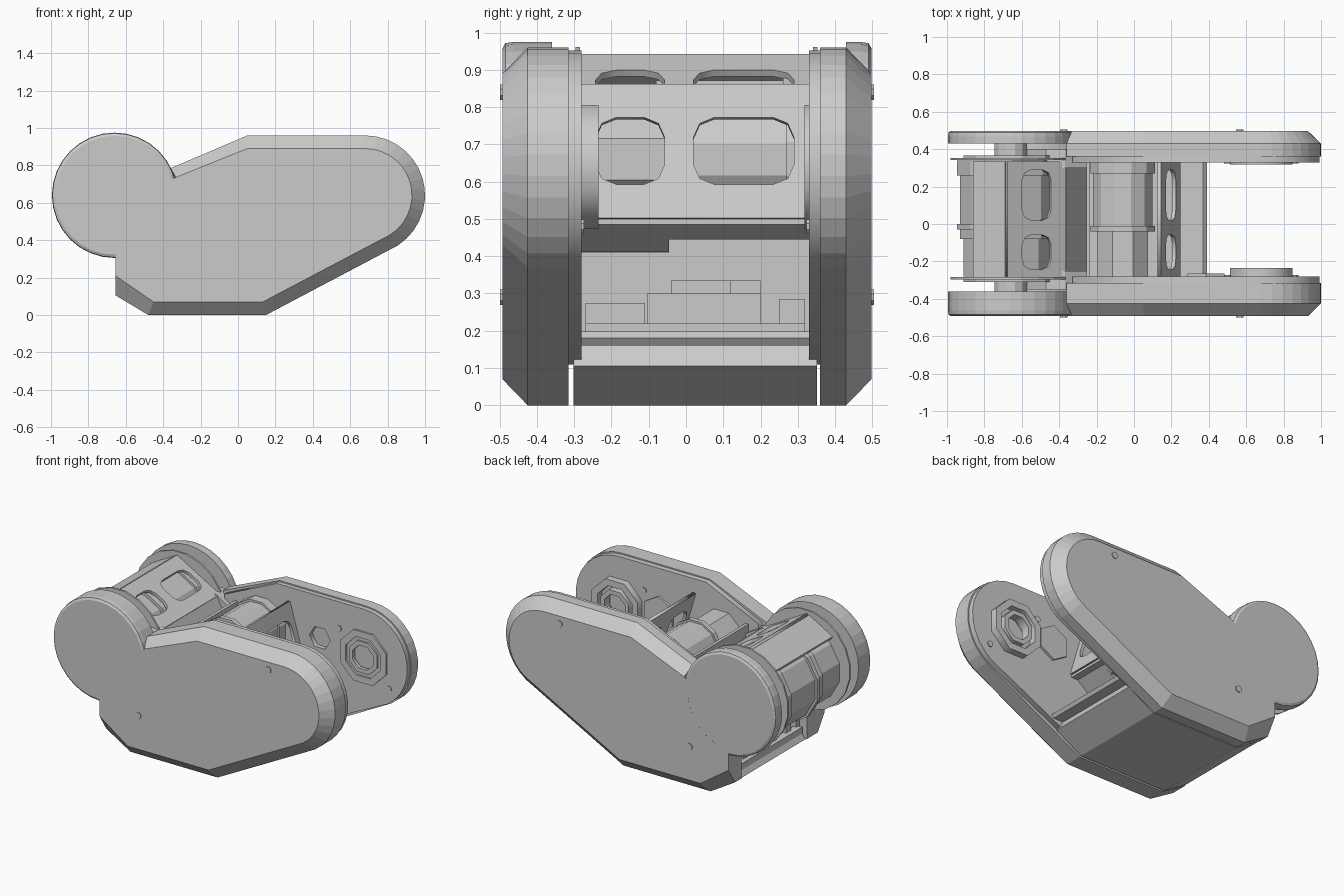
import bpy, bmesh, math
from mathutils import Matrix, Vector

if "Cube" in bpy.data.objects:
    bpy.data.objects.remove(bpy.data.objects["Cube"])

HEAD = (-0.66, 0.64)      # rear drum axis (x, z)
NOSE = (0.68, 0.64)       # front bearing axis (x, z)


def make(name, bm):
    bmesh.ops.recalc_face_normals(bm, faces=bm.faces[:])
    me = bpy.data.meshes.new(name)
    bm.to_mesh(me)
    bm.free()
    ob = bpy.data.objects.new(name, me)
    bpy.context.collection.objects.link(ob)
    return ob


def loft(name, rings):
    """Solid through matching (profile_xz, y) rings."""
    bm = bmesh.new()
    vs = [[bm.verts.new((x, y, z)) for x, z in pts] for pts, y in rings]
    n = len(vs[0])
    for a, b in zip(vs, vs[1:]):
        for i in range(n):
            bm.faces.new((a[i], a[(i + 1) % n], b[(i + 1) % n], b[i]))
    bm.faces.new(vs[0])
    bm.faces.new(vs[-1])
    return make(name, bm)


def circle(c, r, n=32, a0=0.0):
    return [(c[0] + r * math.cos(a0 + 2 * math.pi * i / n),
             c[1] + r * math.sin(a0 + 2 * math.pi * i / n)) for i in range(n)]


def arc(c, r, a, b, n):
    return [(c[0] + r * math.cos(math.radians(a + (b - a) * i / n)),
             c[1] + r * math.sin(math.radians(a + (b - a) * i / n))) for i in range(n + 1)]


def cyl(name, c, r, y0, y1, n=32):
    return loft(name, [(circle(c, r, n, math.pi / n), y0), (circle(c, r, n, math.pi / n), y1)])


def prism(name, pts, y0, y1):
    return loft(name, [(pts, y0), (pts, y1)])


def box(name, x0, x1, y0, y1, z0, z1):
    return prism(name, [(x0, z0), (x1, z0), (x1, z1), (x0, z1)], y0, y1)


def slot(cx, cy, w, h):
    """Chamfered slot outline."""
    k = min(w, h) * 0.3
    j = k * 0.3
    q = [(w / 2, h / 2 - k), (w / 2 - j, h / 2 - j), (w / 2 - k, h / 2)]
    return ([(cx + x, cy + y) for x, y in q] + [(cx - x, cy + y) for x, y in q[::-1]] +
            [(cx - x, cy - y) for x, y in q] + [(cx + x, cy - y) for x, y in q[::-1]])


def sheet(name, loops, thick, origin, u, v):
    """Flat plate with holes: the first loop is the border, the others are holes."""
    cu = bpy.data.curves.new(name, 'CURVE')
    cu.dimensions = '2D'
    cu.fill_mode = 'BOTH'
    cu.extrude = thick / 2
    for pts in loops:
        s = cu.splines.new('POLY')
        s.points.add(len(pts) - 1)
        for p, (x, y) in zip(s.points, pts):
            p.co = (x, y, 0, 1)
        s.use_cyclic_u = True
    tmp = bpy.data.objects.new(name, cu)
    bpy.context.collection.objects.link(tmp)
    bpy.context.view_layer.update()
    me = bpy.data.meshes.new_from_object(tmp)
    bpy.data.objects.remove(tmp)
    u, v = Vector(u).normalized(), Vector(v).normalized()
    m = Matrix((u, v, u.cross(v))).transposed().to_4x4()
    m.translation = origin
    me.transform(m)
    ob = bpy.data.objects.new(name, me)
    bpy.context.collection.objects.link(ob)
    return ob


def side_sheet(name, loops, y0, y1):
    return sheet(name, loops, abs(y1 - y0), (0, (y0 + y1) / 2, 0), (1, 0, 0), (0, 0, 1))


def outline(b):
    """Side housing outline, inset by b, with a round cut-out for the drum."""
    return ([(-0.655, 0.105 + 1.5 * b), (-0.48 + 0.4 * b, b), (0.15 - 0.25 * b, b)] +
            arc(NOSE, 0.32 - b, -57, 90, 14) +
            [(0.05, 0.96 - b), (-0.36 + 0.4 * b, 0.785 - 0.7 * b)] +
            arc(HEAD, 0.333 - 0.5 * b, 14, -89, 14))


# Side housings, rear discs and everything attached to them
for side, s, yo, yc, yi, yp, yd in (("right", -1, -0.493, -0.425, -0.315, -0.28, -0.36),
                                    ("left", 1, 0.498, 0.43, 0.36, 0.33, 0.43)):
    loft(side + "_housing", [(outline(0.07), yo), (outline(0.0), yc), (outline(0.0), yi)])
    disc = [(circle(HEAD, 0.318), yo - s * 0.0006), (circle(HEAD, 0.332), yo - s * 0.008),
            (circle(HEAD, 0.335), yo - s * 0.03), (circle(HEAD, 0.335), yd)]
    loft(side + "_rear_disc", disc)
    # inner liner with hexagon and bearing openings
    liner = ([(-0.6, 0.17), (-0.44, 0.11), (0.3, 0.11)] + arc(NOSE, 0.312, -57, 90, 12) +
             [(0.05, 0.952), (-0.33, 0.78)] + arc(HEAD, 0.345, 12, -80, 10))
    side_sheet(side + "_liner", [liner, circle(NOSE, 0.1, 8, math.pi / 8),
                                 circle((0.36, 0.68), 0.075, 6)], yi, yp)
    # bearing collar
    raise_y = yp - s * (0.045 if s < 0 else 0.012)
    side_sheet(side + "_bearing_collar", [circle(NOSE, 0.18, 8, math.pi / 8),
                                          circle(NOSE, 0.135, 8, math.pi / 8)], yp, raise_y)
    side_sheet(side + "_bearing_ring", [circle(NOSE, 0.11, 8, math.pi / 8),
                                        circle(NOSE, 0.08, 8, math.pi / 8)], yp + s * 0.01, raise_y)
    # screws
    for i, c in enumerate(((-0.375, 0.29), (0.565, 0.84))):
        cyl(f"{side}_outer_screw_{i}", c, 0.022, yo - s * 0.01, yo + s * 0.006, 8)
    for i, c in enumerate(((0.5, 0.78), (0.86, 0.48))):
        cyl(f"{side}_inner_screw_{i}", c, 0.02, yp + s * 0.01, yp - s * 0.006, 8)
    # rotating drum flange and hub
    ye = -0.29 if s < 0 else 0.347
    cyl(side + "_drum_flange", HEAD, 0.325, ye - 0.006, ye + 0.006, 20)
    cyl(side + "_drum_collar", HEAD, 0.26, ye, ye + s * 0.02, 12)
    cyl(side + "_drum_hub", HEAD, 0.09, ye, yd + s * 0.01, 12)
    # drum arm joining the flange to the housing
    arm = [(-0.65, 0.56), (-0.24, 0.47), (-0.24, 0.7), (-0.37, 0.78), (-0.47, 0.78)]
    prism(side + "_drum_arm", arm, yp - s * 0.03, yp + s * 0.07)

cyl("right_sensor_plate", (0.385, 0.66), 0.115, -0.29, -0.265, 6)

# Drum motors and bands
cyl("drum_motor_small", (-0.68, 0.62), 0.24, -0.28, -0.06, 12)
cyl("drum_motor_large", (-0.68, 0.62), 0.26, -0.03, 0.29, 12)
for i, (y0, y1, r) in enumerate(((-0.08, -0.02, 0.26), (-0.03, 0.0, 0.275), (0.26, 0.34, 0.275))):
    cyl(f"drum_band_{i}", (-0.68, 0.62), r, y0, y1, 12)


def windowed(name, low, high):
    """Slanted cross plate with two windows, spanning between the housings."""
    d = Vector((high[0] - low[0], 0, high[1] - low[1]))
    L = d.length
    m = L * 0.5
    border = [(-0.285, 0), (0.335, 0), (0.335, L), (-0.285, L)]
    sheet(name, [border, slot(0.155, m, 0.27, L * 0.5), slot(-0.15, m, 0.185, L * 0.5)],
          0.02, (low[0], 0, low[1]), (0, 1, 0), d)


# Bracket over the drum
windowed("drum_bracket_top", (-0.37, 0.76), (-0.68, 0.934))
prism("drum_bracket_front", [(-0.37, 0.77), (-0.385, 0.78), (-0.535, 0.51), (-0.52, 0.5)], -0.285, 0.335)
prism("drum_bracket_rear", [(-0.68, 0.925), (-0.69, 0.935), (-0.86, 0.84), (-0.85, 0.82)], -0.285, 0.335)
prism("drum_shield", [(-0.37, 0.765), (-0.36, 0.77), (-0.24, 0.53), (-0.26, 0.52)], -0.285, 0.335)

# Central motor with its bracket
windowed("motor_bracket_front", (0.24, 0.5), (0.135, 0.86))
box("motor_bracket_back", -0.255, -0.235, -0.28, 0.33, 0.47, 0.76)
box("motor_bracket_floor", -0.26, 0.24, -0.285, 0.335, 0.485, 0.505)
prism("motor_bracket_step", [(-0.3, 0.41), (0.1, 0.412), (0.2, 0.49), (-0.3, 0.49)], -0.285, -0.045)
prism("motor_bracket_rail", [(-0.3, 0.445), (0.14, 0.445), (0.2, 0.49), (-0.3, 0.49)], -0.045, 0.33)
cyl("motor_body_small", (-0.06, 0.66), 0.145, -0.28, -0.03, 8)
cyl("motor_body_large", (-0.06, 0.66), 0.165, -0.03, 0.3, 12)
cyl("motor_band_front", (-0.06, 0.66), 0.178, -0.04, -0.01, 12)
cyl("motor_band_back", (-0.06, 0.66), 0.178, 0.27, 0.33, 12)

# Bottom tray
tray = [(-0.65, 0.105), (-0.48, 0), (0.15, 0), (0.335, 0.105), (0.305, 0.16),
        (0.13, 0.06), (-0.46, 0.06), (-0.62, 0.155)]
prism("bottom_tray", tray, -0.302, 0.352)
floor = [(-0.45, 0.165), (0.375, 0.16), (0.39, 0.18), (0.37, 0.198), (-0.45, 0.198)]
prism("inner_floor", floor, -0.285, 0.335)
box("back_wall", -0.43, -0.41, -0.28, 0.33, 0.15, 0.46)
for i, y in enumerate((-0.2, 0.24)):
    box(f"rear_post_{i}", -0.6, -0.56, y - 0.025, y + 0.025, 0.1, 0.3)
box("rear_crossbar", -0.63, -0.58, -0.3, 0.35, 0.13, 0.18)

# Electronics on the floor
for i, (x0, x1, y0, y1, z) in enumerate(((-0.3, 0.22, -0.27, 0.32, 0.22), (-0.2, 0.2, -0.27, -0.11, 0.275),
                                         (-0.25, 0.18, -0.105, 0.2, 0.3), (-0.25, 0.1, -0.04, 0.12, 0.335),
                                         (-0.1, 0.15, 0.12, 0.2, 0.335), (-0.2, 0.2, 0.25, 0.32, 0.285))):
    box(f"circuit_block_{i}", x0, x1, y0, y1, 0.19, z)
